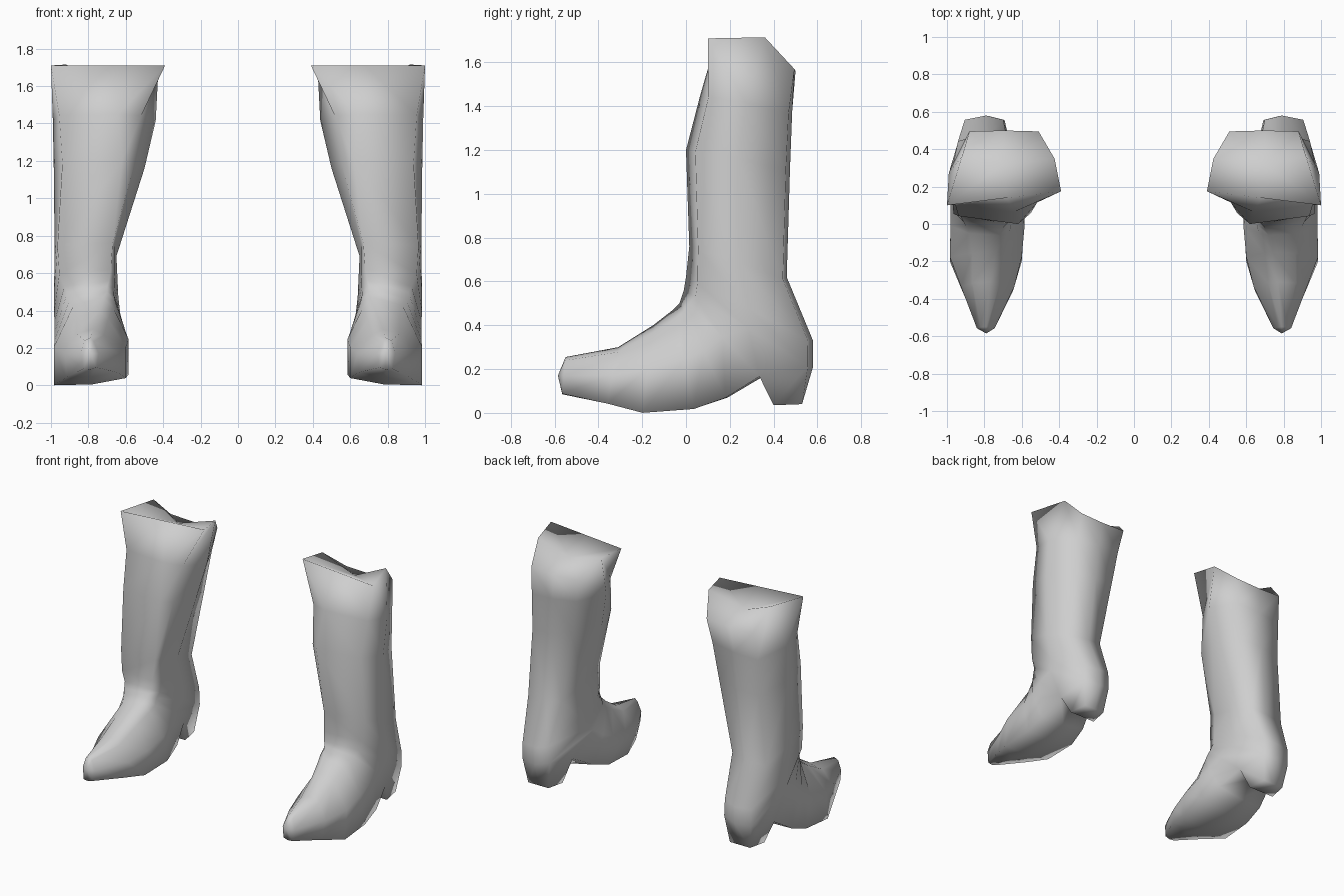
import bpy, bmesh
from mathutils import Vector

cube = bpy.data.objects.get("Cube")
if cube:
    bpy.data.objects.remove(cube, do_unlink=True)

grey = bpy.data.materials.new("light_grey")
grey.use_nodes = True
grey.diffuse_color = (0.62, 0.62, 0.62, 1)
grey.node_tree.nodes["Principled BSDF"].inputs["Base Color"].default_value = (0.62, 0.62, 0.62, 1)

# Sections swept from toe to shaft: top/front point, sole/back point,
# inner x, outer x, front corner width, back corner width
SECTIONS = [
    ((.79, -.55, .255), (.79, -.565, .085), .745, .84, .6, .75),  # toe
    ((.77, -.31, .30), (.79, -.36, .045), .64, .925, .6, .95),
    ((.74, -.15, .40), (.78, -.20, .005), .60, .985, .5, 1),      # ball
    ((.72, -.06, .47), (.78, .04, .02), .585, .98, .6, 1),
    ((.70, -.03, .50), (.79, .19, .07), .60, .98, .7, .95),       # arch
    ((.70, -.02, .53), (.80, .35, .165), .62, .98, .75, .75),     # heel front
    ((.69, -.01, .56), (.79, .58, .21), .63, .985, .8, .6),       # heel back
    ((.68, .00, .62), (.79, .58, .33), .64, .985, .9, .6),
    ((.67, .015, .76), (.79, .46, .62), .65, .98, .95, .8),       # ankle
    ((.62, .00, 1.20), (.74, .475, 1.12), .50, .985, .87, .65),   # calf
    ((.64, .065, 1.45), (.72, .485, 1.38), .44, .99, .9, .65),
]
HEEL = 5
SOLE_TILT = .1
# Rim, high at the sides and dipping at the back
RIM = [(.68, .14, 1.71), (.39, .175, 1.71), (.425, .35, 1.70), (.51, .495, 1.57),
       (.70, .50, 1.56), (.88, .495, 1.57), (.92, .36, 1.715), (1.0, .10, 1.71)]


def section(front, back, x_in, x_out, fw, bw):
    """Eight points round one section: front, inner side, back, outer side."""
    f, b = Vector(front), Vector(back)

    def corner(t, x, w):
        p = f.lerp(b, t)
        p.x += (x - p.x) * w
        if t > .9:      # the sole leans down to the outside
            p.z -= (p.x - b.x) * SOLE_TILT
        return p
    # the inner front corner is rounder than the outer one
    inner = [corner(.12, x_in, fw * .7), corner(.5, x_in, 1), corner(.96, x_in, bw)]
    outer = [corner(.96, x_out, bw), corner(.5, x_out, 1), corner(.09, x_out, fw)]
    return [f] + inner + [b] + outer


def make_boot(name, side):
    bm = bmesh.new()
    rings = [section(*s) for s in SECTIONS] + [[Vector(p) for p in RIM]]
    rings = [[bm.verts.new(p) for p in ring] for ring in rings]
    heel_faces = []
    for i, (a, b) in enumerate(zip(rings, rings[1:])):
        for k in range(8):
            j = (k + 1) % 8
            face = bm.faces.new((a[k], a[j], b[j], b[k]))
            if i == HEEL and k in (3, 4):
                heel_faces.append(face)
    # Toe tip and sunken top
    for ring, tip in ((rings[0], (.79, -.585, .17)), (rings[-1], (.70, .32, 1.62))):
        c = bm.verts.new(tip)
        for k in range(8):
            bm.faces.new((ring[k], ring[(k + 1) % 8], c))
    bmesh.ops.recalc_face_normals(bm, faces=bm.faces)
    # Heel drawn down from the sole
    ext = bmesh.ops.extrude_face_region(bm, geom=heel_faces)
    for v in [g for g in ext["geom"] if isinstance(g, bmesh.types.BMVert)]:
        v.co.y, v.co.z = (.40, .035) if v.co.y < .45 else (.53, .04)
        v.co.x = .80 + (v.co.x - .80) * .75
    bmesh.ops.delete(bm, geom=[f for f in heel_faces if f.is_valid], context="FACES")
    for v in bm.verts:
        v.co.x *= side
    bmesh.ops.recalc_face_normals(bm, faces=bm.faces)
    for f in bm.faces:
        f.smooth = True
    mesh = bpy.data.meshes.new(name)
    bm.to_mesh(mesh)
    bm.free()
    mesh.materials.append(grey)
    bpy.context.collection.objects.link(bpy.data.objects.new(name, mesh))


make_boot("left_boot", 1)
make_boot("right_boot", -1)
